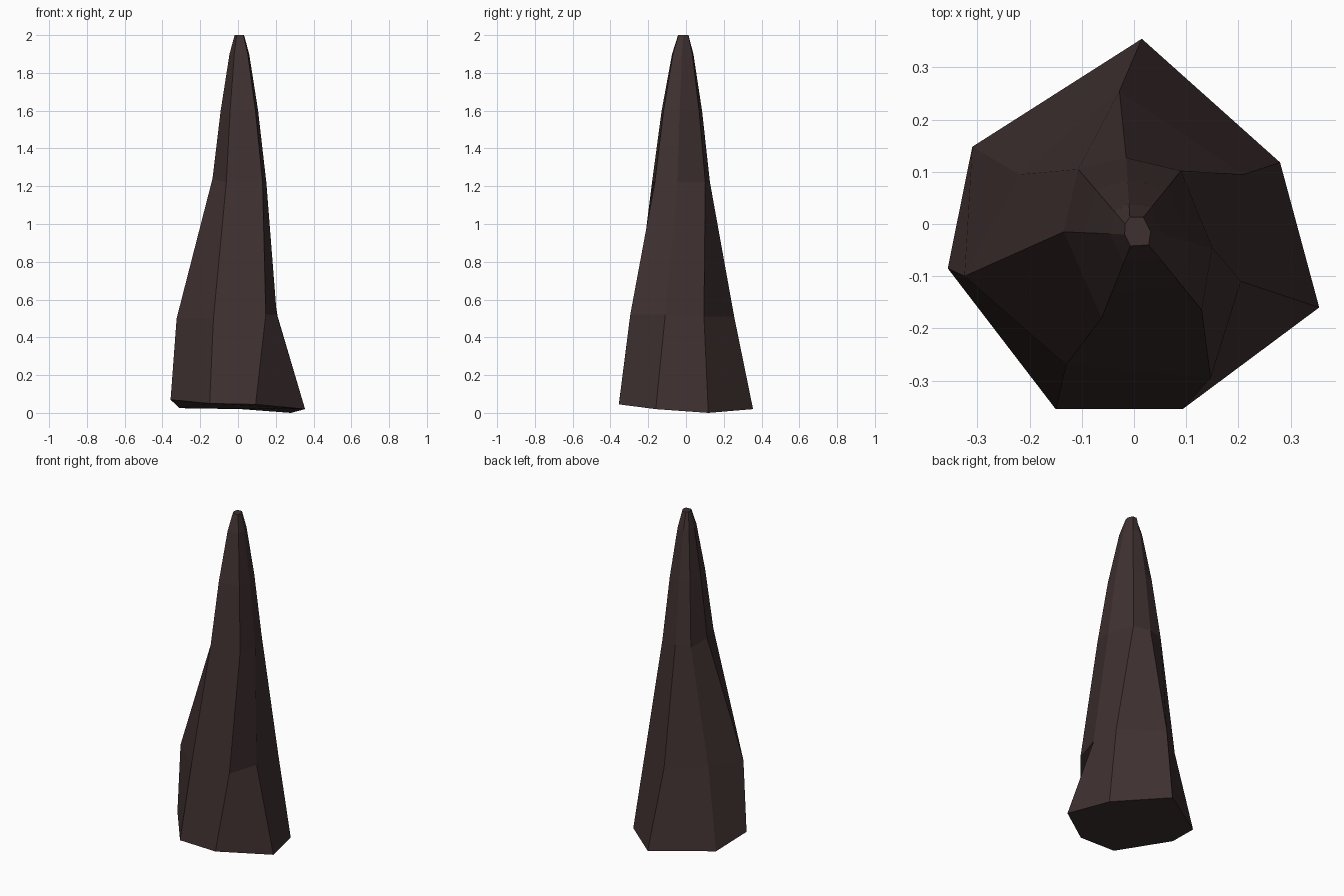
import bpy, bmesh
from mathutils import Vector

if "Cube" in bpy.data.objects:
    bpy.data.objects.remove(bpy.data.objects["Cube"])

# Seven-sided rings, listed in the same order round the spike
base = [(.015, .355, .02), (-.31, .148, .025), (-.357, -.085, .07), (-.15, -.355, .05),
        (.093, -.355, .045), (.355, -.16, .02), (.28, .118, 0)]
lower = [(-.028, .255, .51), (-.22, .095, .51), (-.325, -.10, .50), (-.13, -.27, .50),
         (.147, -.295, .52), (.205, -.11, .52), (.21, .095, .51)]
middle = [(-.015, .127, 1.22), (-.107, .105, 1.22), (-.135, -.015, 1.24), (-.062, -.18, 1.22),
          (.13, -.165, 1.22), (.15, -.045, 1.22), (.09, .102, 1.22)]
tip = [(-.008, .013, 2), (-.017, 0, 2), (-.018, -.02, 2), (-.007, -.042, 2),
       (.028, -.04, 2), (.032, -.015, 2), (.018, .013, 2)]


def blend(f, z):
    """Ring between tip (f=0) and middle (f=1) at height z."""
    ring = [Vector(t).lerp(Vector(m), f) for t, m in zip(tip, middle)]
    return [(v.x, v.y, z) for v in ring]


# Rock spike: loft through the rings, cap both ends
bm = bmesh.new()
rings = [[bm.verts.new(p) for p in r]
         for r in (base, lower, middle, blend(.63, 1.6), blend(.23, 1.9), tip)]
for a, b in zip(rings, rings[1:]):
    for i in range(7):
        j = (i + 1) % 7
        bm.faces.new((a[i], a[j], b[j], b[i]))
bm.faces.new(rings[0][::-1])
bm.faces.new(rings[-1])
bmesh.ops.recalc_face_normals(bm, faces=bm.faces[:])

mesh = bpy.data.meshes.new("rock_spike")
bm.to_mesh(mesh)
bm.free()
mat = bpy.data.materials.new("dark brown rock")
mat.diffuse_color = (.05, .03, .03, 1)
mat.use_nodes = True
mat.node_tree.nodes["Principled BSDF"].inputs["Base Color"].default_value = mat.diffuse_color
mesh.materials.append(mat)
spike = bpy.data.objects.new("rock_spike", mesh)
bpy.context.collection.objects.link(spike)
